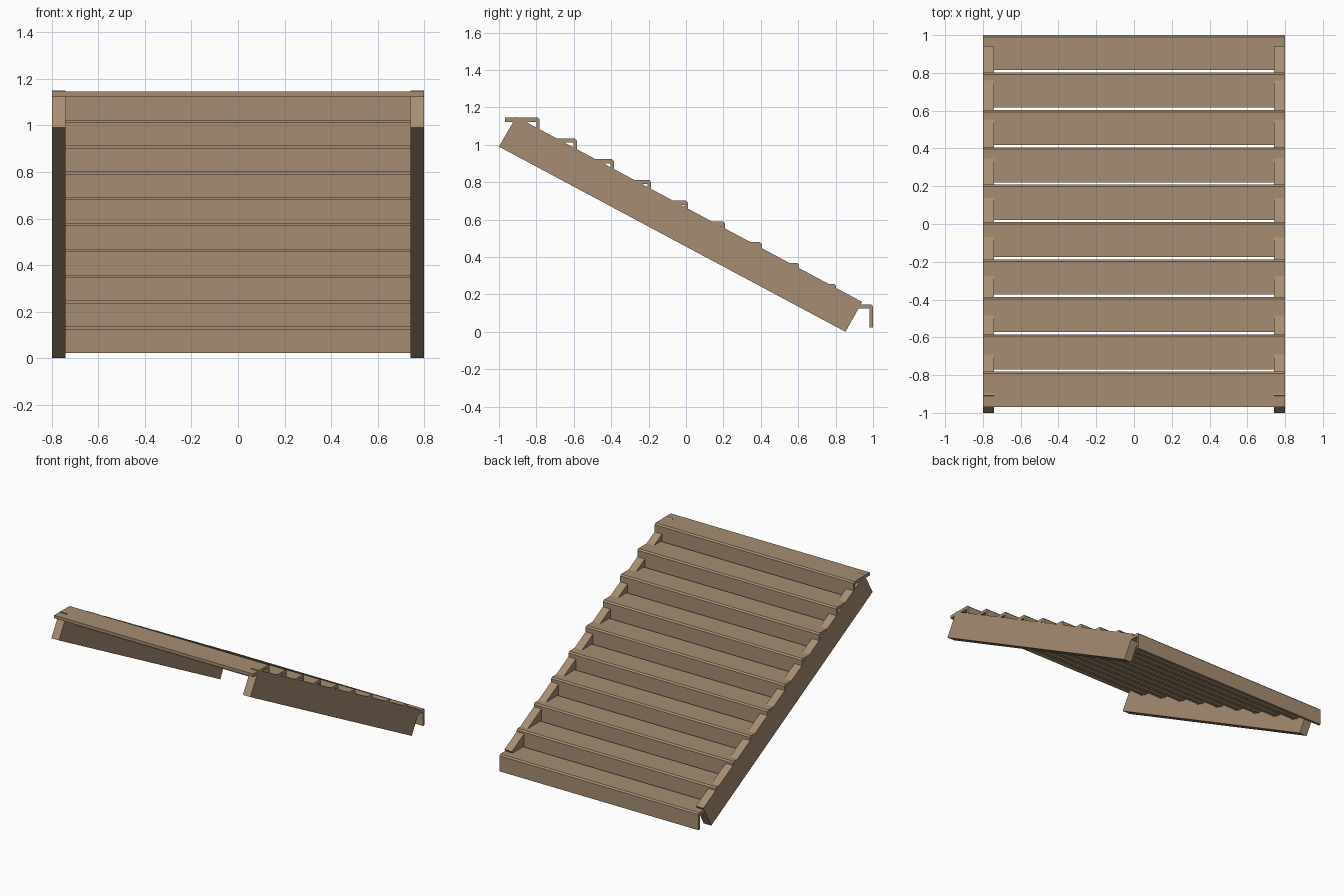
import bpy, bmesh

if "Cube" in bpy.data.objects:
    bpy.data.objects.remove(bpy.data.objects["Cube"])

wood = bpy.data.materials.new("wood")
wood.diffuse_color = (0.38, 0.27, 0.17, 1)
wood.use_nodes = True
wood.node_tree.nodes["Principled BSDF"].inputs["Base Color"].default_value = wood.diffuse_color


def extrude_profile(name, pts, x0, x1):
    """Closed (y, z) profile swept along x."""
    bm = bmesh.new()
    face = bm.faces.new([bm.verts.new((x0, y, z)) for y, z in pts])
    new = bmesh.ops.extrude_face_region(bm, geom=[face])["geom"]
    bmesh.ops.translate(bm, vec=(x1 - x0, 0, 0),
                        verts=[v for v in new if isinstance(v, bmesh.types.BMVert)])
    bmesh.ops.recalc_face_normals(bm, faces=bm.faces)
    mesh = bpy.data.meshes.new(name)
    bm.to_mesh(mesh)
    bm.free()
    mesh.materials.append(wood)
    obj = bpy.data.objects.new(name, mesh)
    bpy.context.collection.objects.link(obj)
    return obj


# Sloping side boards
board = [(-1.0, 0.99), (-0.908, 1.15), (0.942, 0.16), (0.853, 0.0)]
extrude_profile("left_stringer", board, -0.80, -0.74)
extrude_profile("right_stringer", board, 0.74, 0.80)

# Ten steps: tread with chamfered nosing and riser below it
RUN, DROP, COUNT = 0.198, 0.111, 10
for i in range(COUNT):
    end = -0.782 + i * RUN
    back = end - 0.186
    top = 1.145 - i * DROP
    step = [(back, top), (end - 0.01, top), (end, top - 0.01),
            (end, top - 0.123), (end - 0.018, top - 0.123),
            (end - 0.018, top - 0.022), (back, top - 0.022)]
    extrude_profile(f"step_{i + 1}", step, -0.7995, 0.7995)
